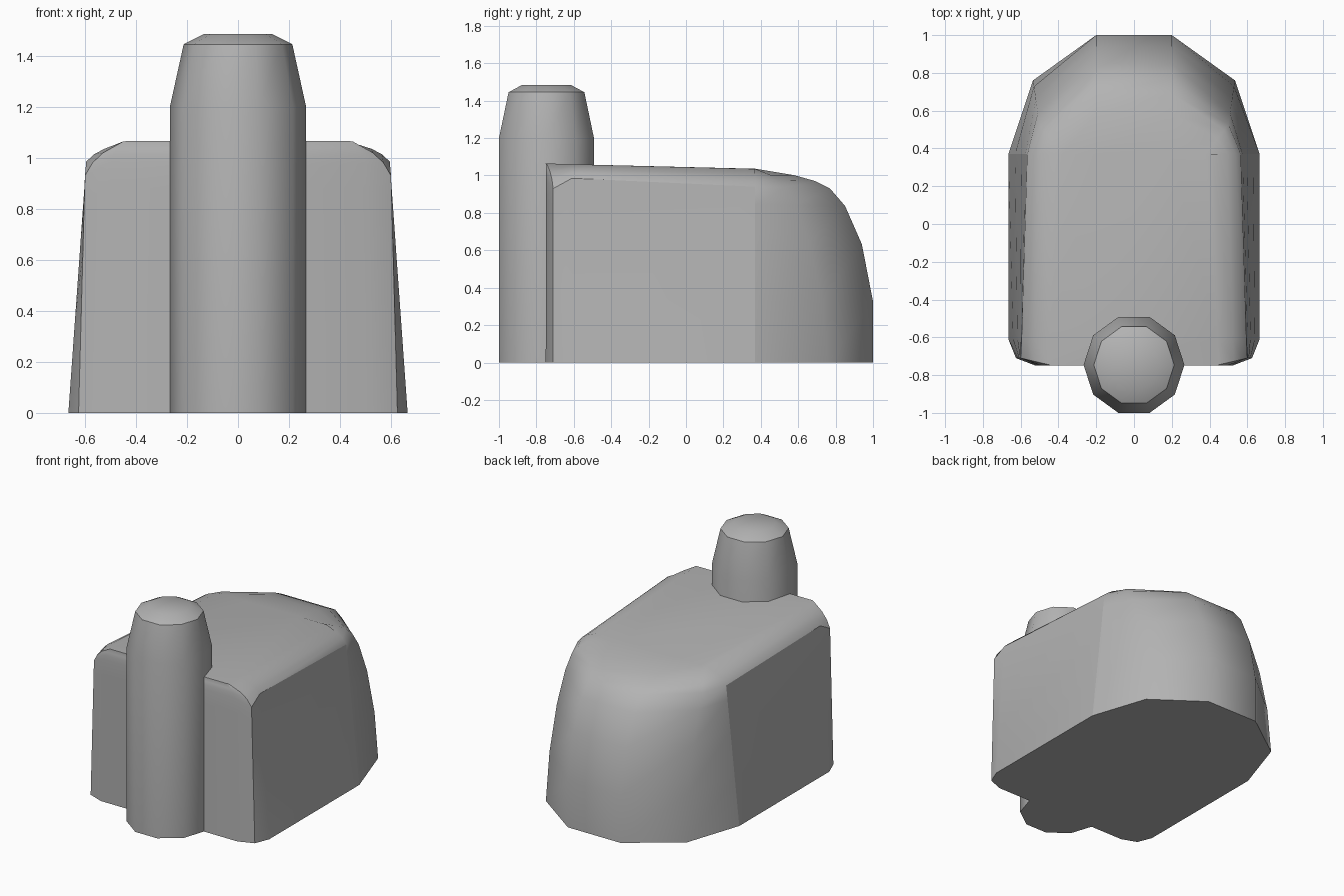
import bpy, bmesh
from math import sin, cos, tau, radians

if "Cube" in bpy.data.objects:
    bpy.data.objects.remove(bpy.data.objects["Cube"])

grey = bpy.data.materials.new("dark_grey")
grey.diffuse_color = (0.45, 0.45, 0.45, 1)
grey.use_nodes = True
grey.node_tree.nodes["Principled BSDF"].inputs["Base Color"].default_value = grey.diffuse_color


def loft(name, rings, angle, creases=()):
    """Skin closed rings of equal length, cap both ends, smooth by angle.
    Creases are pairs of (ring, column) points whose edge stays sharp."""
    bm = bmesh.new()
    loops = [[bm.verts.new(p) for p in ring] for ring in rings]
    n = len(loops[0])
    for low, high in zip(loops, loops[1:]):
        for i in range(n):
            j = (i + 1) % n
            bm.faces.new((low[i], low[j], high[j], high[i]))
    bm.faces.new(loops[0][::-1])
    bm.faces.new(loops[-1])
    bmesh.ops.recalc_face_normals(bm, faces=bm.faces)
    mesh = bpy.data.meshes.new(name)
    bm.to_mesh(mesh)
    bm.free()
    mesh.materials.append(grey)
    obj = bpy.data.objects.new(name, mesh)
    bpy.context.collection.objects.link(obj)
    bpy.ops.object.select_all(action='DESELECT')
    obj.select_set(True)
    bpy.context.view_layer.objects.active = obj
    bpy.ops.object.shade_smooth_by_angle(angle=radians(angle))
    sharp = {frozenset(r * n + c for r, c in pair) for pair in creases}
    for e in mesh.edges:
        if frozenset(e.vertices) in sharp:
            e.use_edge_sharp = True
    return obj


def mix(a, b, t):
    return a + (b - a) * t


# Body: half outline from front to back, each column given as
# base (x, y), shoulder point, roof point, and how much its wall bulges
columns = [
    ((0.52, -0.75), (0.50, -0.748, 0.98), (0.44, -0.75, 1.065), 0),
    ((0.625, -0.71), (0.60, -0.71, 0.93), (0.45, -0.745, 1.064), 0),
    ((0.665, -0.61), (0.595, -0.61, 0.985), (0.445, -0.61, 1.06), 0),
    ((0.665, 0.37), (0.565, 0.37, 0.94), (0.42, 0.37, 1.035), 0),
    ((0.535, 0.76), (0.50, 0.53, 0.935), (0.38, 0.37, 1.035), 0.6),
    ((0.20, 1.00), (0.20, 0.77, 0.93), (0.20, 0.37, 1.036), 1),
]
wall = [(0, 0), (0.35, 0), (0.68, 0.26), (0.9, 0.65), (1, 1)]   # height, inset
shoulder = [(0.38, 0.2), (0.67, 0.475), (1, 1)]

rings = []
for h, inset in wall:
    half = []
    for (bx, by), (sx, sy, sz), _, bulge in columns:
        t = mix(h, inset, bulge)
        half.append((mix(bx, sx, t), mix(by, sy, t), sz * h))
    rings.append(half)
for h, inset in shoulder:
    rings.append([(mix(s[0], r[0], inset), mix(s[1], r[1], inset), mix(s[2], r[2], h))
                  for _, s, r, _ in columns])
rings = [half + [(-x, y, z) for x, y, z in reversed(half)] for half in rings]

# Sharp shoulder line along each side, and sharp seam where the back curve starts
creases = []
for side in (lambda c: c, lambda c: 11 - c):
    creases += [((4, side(c)), (4, side(c + 1))) for c in (1, 2)]
    creases += [((r, side(3)), (r + 1, side(3))) for r in range(4)]
loft("body", rings, 48, creases)

# Ten-sided front column with tapered, chamfered top
profile = [(0.267, 0), (0.267, 1.2), (0.213, 1.445), (0.135, 1.485)]
loft("front_column",
     [[(r * cos(tau * i / 10), -0.746 + r * sin(tau * i / 10), z) for i in range(10)]
      for r, z in profile], 40)
